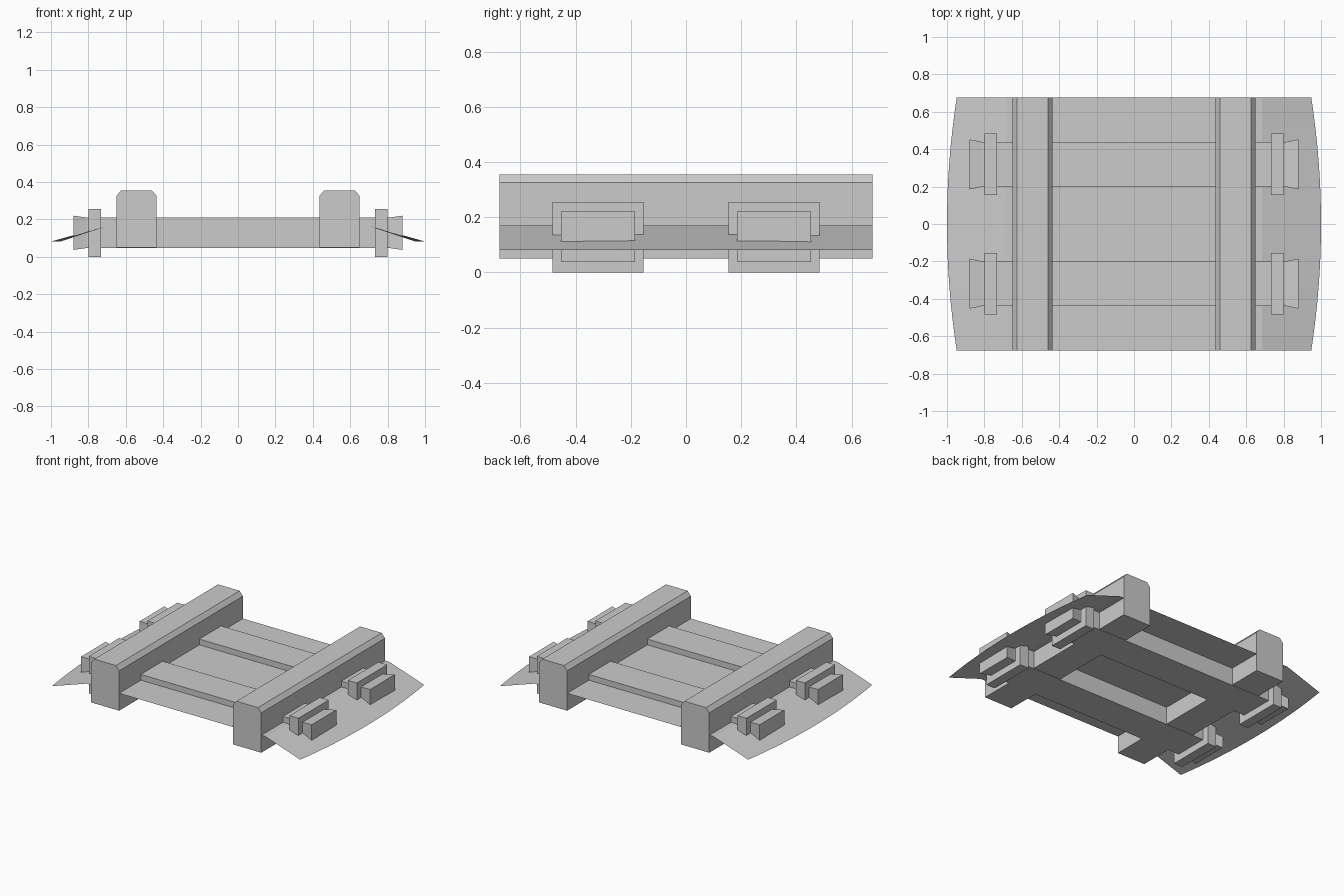
import bpy, bmesh

if "Cube" in bpy.data.objects:
    bpy.data.objects.remove(bpy.data.objects["Cube"])


def make_mesh(name, verts, faces):
    mesh = bpy.data.meshes.new(name)
    mesh.from_pydata(verts, [], faces)
    bm = bmesh.new()
    bm.from_mesh(mesh)
    bmesh.ops.recalc_face_normals(bm, faces=bm.faces)
    bm.to_mesh(mesh)
    bm.free()
    ob = bpy.data.objects.new(name, mesh)
    bpy.context.collection.objects.link(ob)
    return ob


def loft(name, rings):
    """Closed solid through rings that all have the same point count."""
    n = len(rings[0])
    verts = [p for r in rings for p in r]
    faces = [tuple(range(n)), tuple(range(len(verts) - n, len(verts)))]
    for k in range(len(rings) - 1):
        a = k * n
        faces += [(a + i, a + (i + 1) % n, a + n + (i + 1) % n, a + n + i) for i in range(n)]
    return make_mesh(name, verts, faces)


def rect(x, y0, y1, z0, z1):
    return [(x, y0, z0), (x, y1, z0), (x, y1, z1), (x, y0, z1)]


HALF_Y = 0.675

# Long side rails with chamfered top edges
rail = [(0.435, 0.05), (0.65, 0.05), (0.65, 0.325), (0.625, 0.355), (0.46, 0.355), (0.435, 0.325)]
for s, side in ((1, "right"), (-1, "left")):
    loft("rail_" + side, [[(s * x, y, z) for x, z in rail] for y in (-HALF_Y, HALF_Y)])

# Cross beams with flared ends, and a collar near each end
for s, pos in ((-1, "front"), (1, "rear")):
    y = s * 0.319
    small, big = (y - 0.119, y + 0.119, 0.047, 0.21), (y - 0.134, y + 0.134, 0.037, 0.22)
    loft("cross_beam_" + pos, [rect(-0.88, *big), rect(-0.81, *small),
                               rect(0.81, *small), rect(0.88, *big)])
    for t, side in ((1, "right"), (-1, "left")):
        collar = (y - 0.165, y + 0.165, 0.0, 0.255)
        loft(f"collar_{pos}_{side}", [rect(t * 0.732, *collar), rect(t * 0.80, *collar)])

# Thin deck sheet: flat middle, drooping wings with gently bowed outer edges
SEG = 16
verts, faces = [], []
for i in range(SEG + 1):
    u = -1 + 2 * i / SEG
    y, edge = u * HALF_Y, 0.948 + 0.052 * (1 - u * u)
    verts += [(-edge, y, 0.082), (-0.685, y, 0.17), (0.685, y, 0.17), (edge, y, 0.082)]
for i in range(SEG):
    a = i * 4
    faces += [(a + j, a + j + 1, a + j + 5, a + j + 4) for j in range(3)]
make_mesh("deck_sheet", verts, faces)
